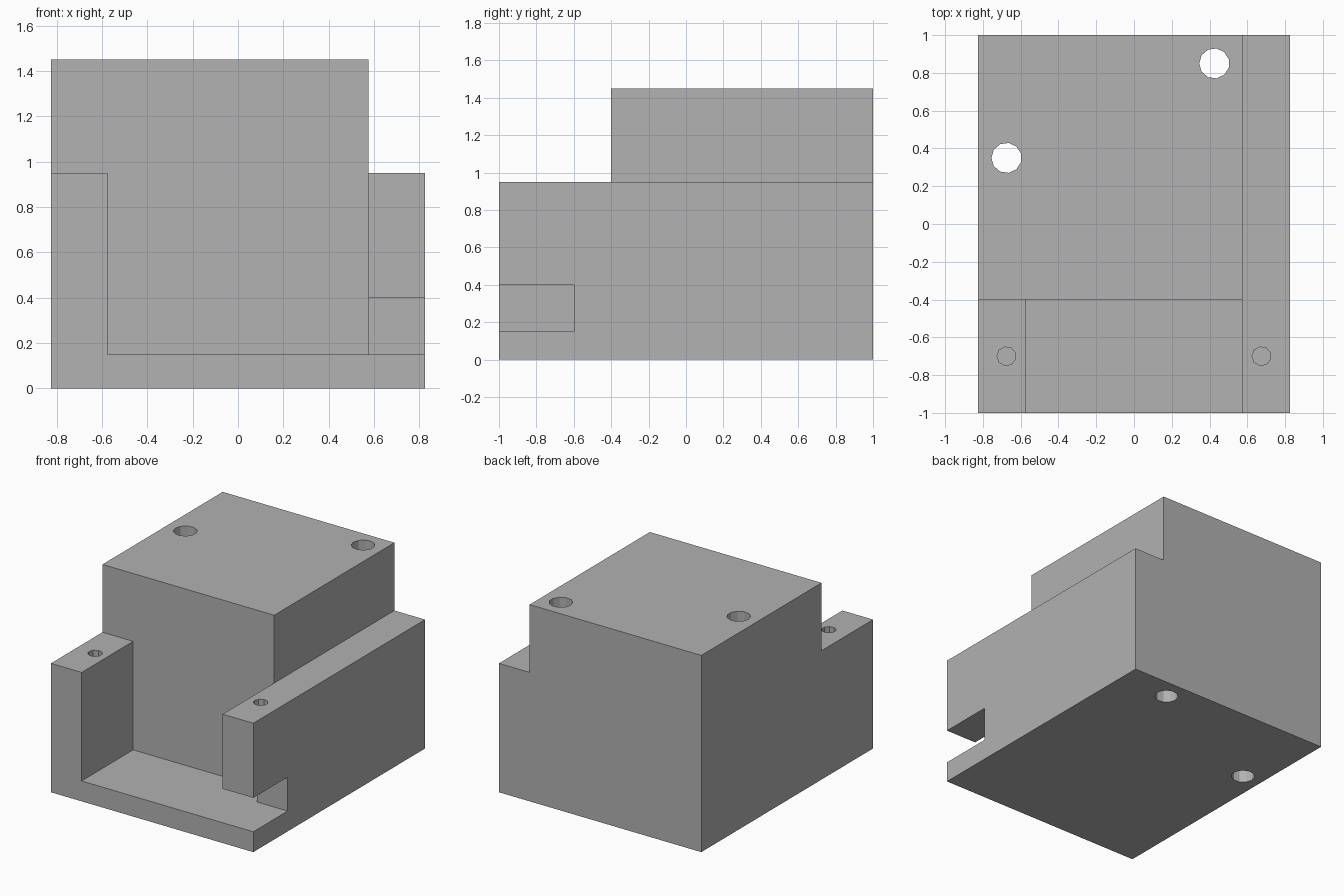
import bpy
import bmesh
from math import cos, sin, pi

if "Cube" in bpy.data.objects:
    bpy.data.objects.remove(bpy.data.objects["Cube"], do_unlink=True)

grey = bpy.data.materials.new("machined_grey")
grey.use_nodes = True
COLOUR = (0.445, 0.445, 0.445, 1)
grey.diffuse_color = COLOUR
grey.node_tree.nodes["Principled BSDF"].inputs["Base Color"].default_value = COLOUR


def prism(name, outline, z0, z1):
    """Extrude a flat xy outline from z0 to z1."""
    bm = bmesh.new()
    base = bm.faces.new([bm.verts.new((x, y, z0)) for x, y in outline])
    top = bmesh.ops.extrude_face_region(bm, geom=[base])["geom"]
    bmesh.ops.translate(bm, vec=(0, 0, z1 - z0),
                        verts=[v for v in top if isinstance(v, bmesh.types.BMVert)])
    bmesh.ops.recalc_face_normals(bm, faces=bm.faces)
    mesh = bpy.data.meshes.new(name)
    bm.to_mesh(mesh)
    bm.free()
    mesh.materials.append(grey)
    ob = bpy.data.objects.new(name, mesh)
    bpy.context.collection.objects.link(ob)
    return ob


def box(name, x0, x1, y0, y1, z0, z1):
    return prism(name, [(x0, y0), (x1, y0), (x1, y1), (x0, y1)], z0, z1)


def drill(name, x, y, r, sides, z0, z1):
    angles = [pi + 2 * pi * i / sides for i in range(sides)]
    return prism(name, [(x + r * cos(a), y + r * sin(a)) for a in angles], z0, z1)


W, D, H = 0.825, 1.0, 1.45      # half width, half depth, height
INNER, SHOULDER, FLOOR = 0.575, 0.95, 0.15
OVER = 0.2                      # cutter overshoot

body = box("block_body", -W, W, -D, D, 0, H)

cutters = [
    # lowered shoulders along the left side and the front
    prism("shoulder_cutter", [(-W - OVER, -D - OVER), (W + OVER, -D - OVER),
                              (W + OVER, D + OVER), (INNER, D + OVER),
                              (INNER, -0.4), (-W - OVER, -0.4)], SHOULDER, H + OVER),
    # open pocket between the two front posts
    box("pocket_cutter", -INNER, INNER, -D - OVER, -0.4, FLOOR, H + OVER),
    # slot under the left post
    box("slot_cutter", 0.5, W + OVER, -D - OVER, -0.6, FLOOR, 0.4),
]
# through holes in the tall block
for x, y in ((-0.675, 0.35), (0.425, 0.85)):
    cutters.append(drill("bolt_hole_cutter", x, y, 0.08, 11, -OVER, H + OVER))
# blind holes in the front posts
for side in (-1, 1):
    cutters.append(drill("post_hole_cutter", side * 0.675, -0.7, 0.05, 9, 0.65, SHOULDER + OVER))

bpy.context.view_layer.objects.active = body
for cutter in cutters:
    cutter.hide_render = True
    mod = body.modifiers.new("cut", "BOOLEAN")
    mod.operation = "DIFFERENCE"
    mod.solver = "EXACT"
    mod.object = cutter
    bpy.ops.object.modifier_apply(modifier=mod.name)
    bpy.data.objects.remove(cutter, do_unlink=True)
